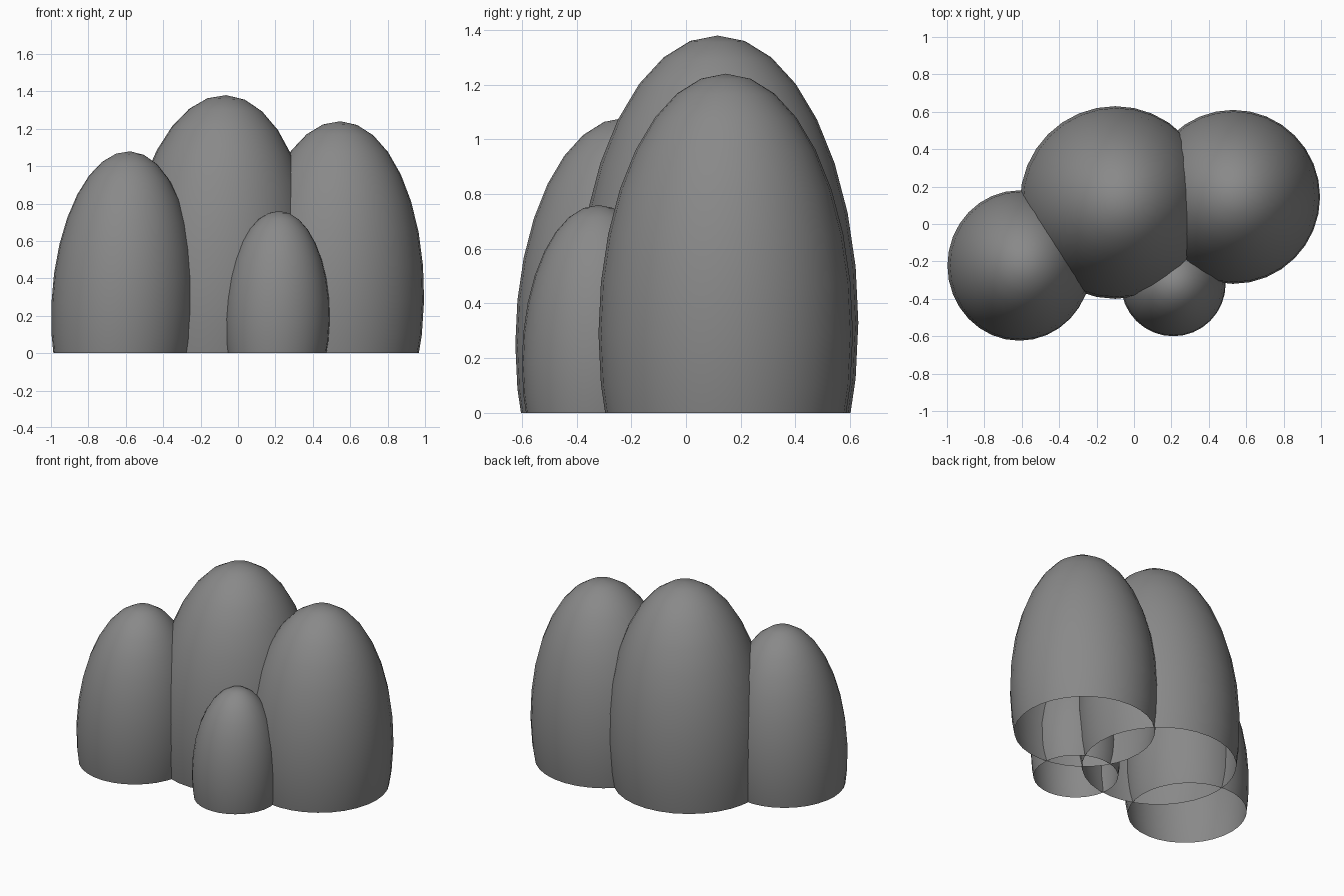
import bpy, bmesh
from math import radians
from mathutils import Matrix, Vector

cube = bpy.data.objects.get("Cube")
if cube:
    bpy.data.objects.remove(cube, do_unlink=True)

stone = bpy.data.materials.new("stone_grey")
stone.use_nodes = True
grey = (0.25, 0.25, 0.25, 1)
stone.diffuse_color = grey
bsdf = next(n for n in stone.node_tree.nodes if n.type == 'BSDF_PRINCIPLED')
bsdf.inputs["Base Color"].default_value = grey
bsdf.inputs["Roughness"].default_value = 0.8


def make_mound(name, centre, radii, lean):
    """Slightly leaning ellipsoid, cut off and left open at the ground."""
    bm = bmesh.new()
    bmesh.ops.create_uvsphere(bm, u_segments=32, v_segments=16, radius=1)
    tilt = Matrix.Rotation(radians(lean), 4, 'Y')
    shape = Matrix.Translation(centre) @ tilt @ Matrix.Diagonal((*radii, 1))
    bmesh.ops.transform(bm, matrix=shape, verts=bm.verts)
    bmesh.ops.bisect_plane(bm, geom=bm.verts[:] + bm.edges[:] + bm.faces[:],
                           plane_co=Vector((0, 0, 0)), plane_no=Vector((0, 0, 1)),
                           clear_inner=True)
    for face in bm.faces:
        face.smooth = True
    mesh = bpy.data.meshes.new(name)
    bm.to_mesh(mesh)
    bm.free()
    mesh.materials.append(stone)
    obj = bpy.data.objects.new(name, mesh)
    bpy.context.collection.objects.link(obj)
    return obj


# Four overlapping rounded mounds
make_mound("tall_middle_mound", (-0.10, 0.115, 0.33), (0.51, 0.515, 1.05), 2)
make_mound("left_mound", (0.53, 0.145, 0.29), (0.465, 0.465, 0.95), 1)
make_mound("right_mound", (-0.613, -0.222, 0.25), (0.385, 0.402, 0.83), 2.5)
make_mound("small_front_mound", (0.21, -0.32, 0.18), (0.28, 0.28, 0.58), 1)
